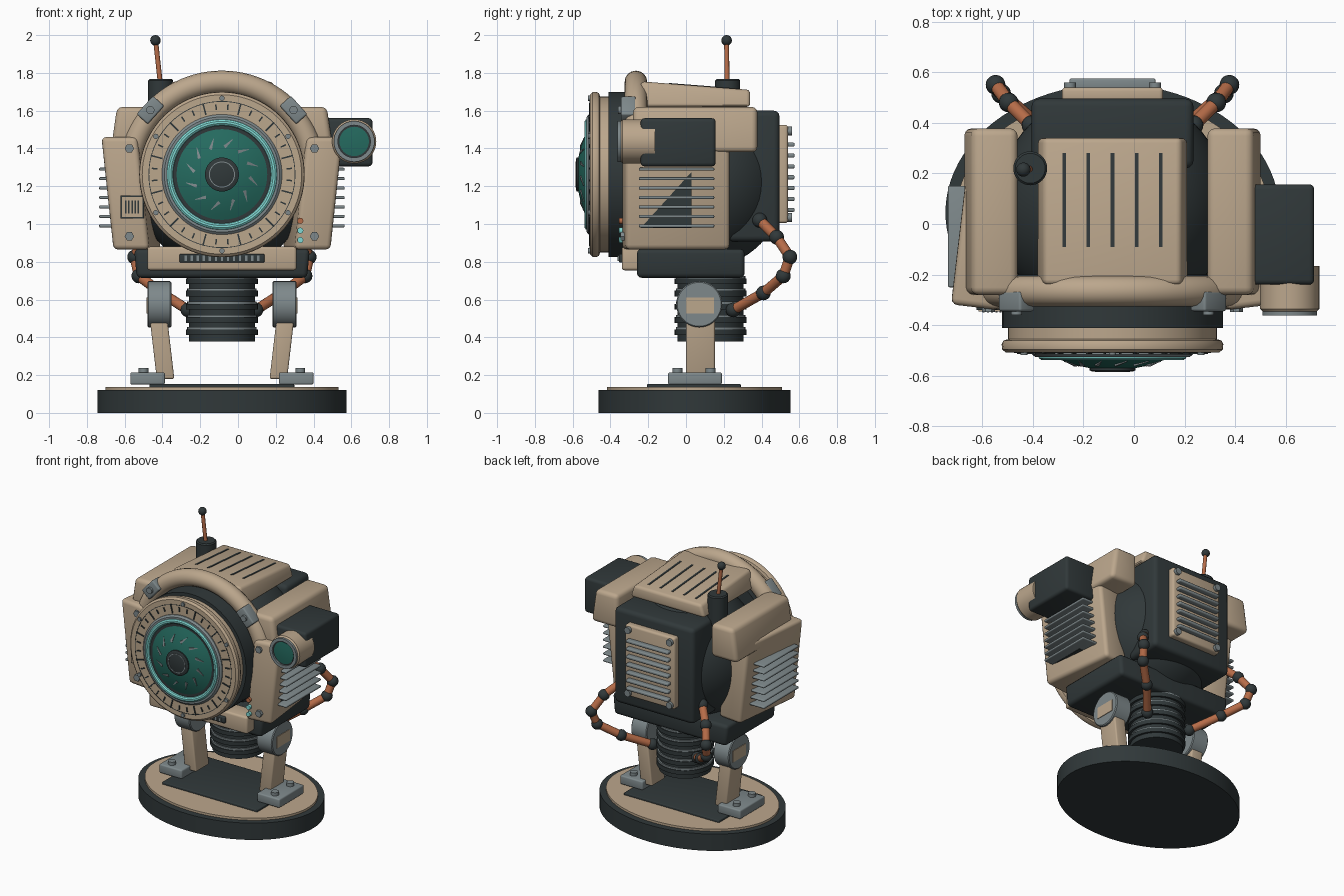
import bpy, bmesh, math
from mathutils import Matrix, Vector

if "Cube" in bpy.data.objects:
    bpy.data.objects.remove(bpy.data.objects["Cube"])

C = -0.085          # x of the symmetry plane
LZ = 1.262          # height of the lens axis


def material(name, rgb):
    m = bpy.data.materials.new(name)
    m.diffuse_color = (*rgb, 1)
    m.use_nodes = True
    m.node_tree.nodes["Principled BSDF"].inputs["Base Color"].default_value = m.diffuse_color
    return m


BEIGE = material("beige", (0.50, 0.385, 0.265))
DARK = material("charcoal", (0.030, 0.040, 0.042))
GREY = material("steel_grey", (0.21, 0.25, 0.26))
COPPER = material("copper", (0.47, 0.15, 0.065))
TEAL = material("teal_glass", (0.018, 0.145, 0.115))
CYAN = material("cyan_glow", (0.22, 0.70, 0.66))


def finish(name, bm, mat, matrix=None):
    if matrix is not None:
        bmesh.ops.transform(bm, matrix=matrix, verts=bm.verts)
    bmesh.ops.recalc_face_normals(bm, faces=bm.faces)
    me = bpy.data.meshes.new(name)
    bm.to_mesh(me)
    bm.free()
    me.materials.append(mat)
    ob = bpy.data.objects.new(name, me)
    bpy.context.collection.objects.link(ob)
    return ob


def box(name, lo, hi, mat, bevel=0.0, warp=None, matrix=None):
    """Box between two corners, optionally warped, then bevelled."""
    bm = bmesh.new()
    bmesh.ops.create_cube(bm, size=1)
    for v in bm.verts:
        p = Vector([lo[i] + (v.co[i] + 0.5) * (hi[i] - lo[i]) for i in range(3)])
        v.co = warp(p) if warp else p
    if bevel:
        bmesh.ops.bevel(bm, geom=bm.edges[:], offset=bevel, segments=3,
                        profile=0.5, affect='EDGES')
    return finish(name, bm, mat, matrix)


def lathe(name, profile, mat, matrix, sides=64, closed=False):
    """Turn (radius, height) points round the local z axis."""
    bm = bmesh.new()
    rings = [[bm.verts.new((r * math.cos(a), r * math.sin(a), h))
              for a in (2 * math.pi * k / sides for k in range(sides))] for r, h in profile]
    pairs = list(zip(rings, rings[1:])) + ([(rings[-1], rings[0])] if closed else [])
    for a, b in pairs:
        for k in range(sides):
            n = (k + 1) % sides
            bm.faces.new((a[k], a[n], b[n], b[k]))
    bmesh.ops.remove_doubles(bm, verts=bm.verts, dist=1e-5)
    return finish(name, bm, mat, matrix)


def cyl(name, p0, p1, r, mat, sides=24, chamfer=0.0):
    d = Vector(p1) - Vector(p0)
    m = Matrix.Translation(p0) @ d.to_track_quat('Z', 'Y').to_matrix().to_4x4()
    L, c = d.length, chamfer
    return lathe(name, [(0, 0), (r - c, 0), (r, c), (r, L - c), (r - c, L), (0, L)], mat, m, sides)


def ball(name, p, r, mat, seg=20):
    bm = bmesh.new()
    bmesh.ops.create_uvsphere(bm, u_segments=seg, v_segments=seg // 2, radius=r)
    return finish(name, bm, mat, Matrix.Translation(p))


def side_box(name, s, lo, hi, mat, bevel=0.0, warp=None):
    """Box on one side of the symmetry plane (s = -1 left, 1 right)."""
    m = Matrix.Translation((C, 0, 0)) @ Matrix.Diagonal((s, 1, 1, 1))
    return box(name, lo, hi, mat, bevel, warp, m)


def disc(r0, r1, h0, h1):
    return [(r0, h0), (r1, h0), (r1, h1), (r0, h1)]


# base
def oval(ratio):
    return Matrix.Translation((C, 0.045, 0)) @ Matrix.Diagonal((1, ratio, 1, 1))


lathe("base", [(0, 0), (0.66, 0), (0.66, 0.122), (0, 0.122)], DARK, oval(0.77), 96)
lathe("base_top", [(0, 0.12), (0.617, 0.12), (0.617, 0.138), (0, 0.138)], BEIGE, oval(0.75), 96)
box("base_plate", (C - 0.383, -0.206, 0.13), (C + 0.383, 0.29, 0.154), DARK, 0.006)

# neck bellows
neck = Matrix.Translation((C, 0.13, 0))
lathe("neck", [(0, 0.377), (0.175, 0.377), (0.175, 0.76), (0, 0.76)], DARK, neck, 48)
for z in (0.43, 0.495, 0.565, 0.635, 0.70):
    lathe("bellows_ring", disc(0.16, 0.19, z - 0.018, z + 0.012), DARK, neck, 48, True)
    lathe("bellows_band", disc(0.16, 0.184, z + 0.012, z + 0.024), GREY, neck, 48, True)

# body core, lower tray, rear housing
ball("core", (C, 0.07, 1.22), 0.46, DARK, 64)
box("lower_tray", (C - 0.465, -0.26, 0.715), (C + 0.465, 0.31, 0.868), DARK, 0.025,
    lambda p: Vector((C + (p.x - C) * (1.0 if p.z > 0.8 else 0.97), p.y, p.z)))
box("rear_housing", (C - 0.32, 0.22, 0.907), (C + 0.32, 0.495, 1.60), DARK, 0.03)

# chin and its grille
box("chin", (C - 0.395, -0.34, 0.755), (C + 0.395, -0.2, 0.88), BEIGE, 0.015)
box("chin_grille", (C - 0.225, -0.355, 0.795), (C + 0.225, -0.32, 0.842), DARK, 0.008)
for k in range(13):
    x = C - 0.192 + 0.032 * k
    box("chin_rib", (x - 0.006, -0.362, 0.805), (x + 0.006, -0.35, 0.832), GREY)

# top vent panel, lower at the back and narrower on top
box("top_panel", (C - 0.30, -0.24, 1.62), (C + 0.30, 0.34, 1.755), BEIGE, 0.02,
    lambda p: Vector((C + (p.x - C) * (0.9 if p.z > 1.7 else 1), p.y,
                      p.z - (0.045 if p.z > 1.7 and p.y > 0 else 0))))
for k in range(-2, 3):
    x = C + 0.095 * k
    box("top_slot", (x - 0.007, -0.09, 1.70), (x + 0.007, 0.28, 1.756), DARK, 0,
        lambda p: p - Vector((0, 0, 0.078 * (p.y + 0.24))) + Vector((0, 0, 0.002)))


# side shells lean outward at the top and inward at the back
def cheek_warp(p):
    return Vector((p.x + 0.107 * (p.z - 0.865) - 0.118 * (p.y + 0.34),
                   p.y + 0.118 * (p.x - 0.386), p.z))


def shoulder_warp(p):
    return Vector((p.x - (0.035 if p.z > 1.5 and p.x > 0.5 else 0), p.y, p.z))


for s in (-1, 1):
    side_box("cheek", s, (0.386, -0.34, 0.865), (0.577, 0.21, 1.46), BEIGE, 0.025, cheek_warp)
    side_box("shoulder", s, (0.375, -0.28, 1.38), (0.59, 0.378, 1.62), BEIGE, 0.03, shoulder_warp)
    # side vent
    side_box("vent_plate", s, (0.5, -0.25, 0.98), (0.580, 0.03, 1.295), DARK)
    for k in range(7):
        z = 0.99 + 0.05 * k
        side_box("vent_slat", s, (0.50, -0.25, z - 0.008), (0.65, 0.15, z + 0.008), GREY, 0.006)
    for z in (0.935, 1.40):
        cyl("cheek_bolt", (C + s * 0.49, -0.32, z), (C + s * 0.49, -0.348, z), 0.025, GREY, 6)

    # foot, leg, hip joint
    side_box("foot", s, (0.302, -0.095, 0.15), (0.485, 0.19, 0.215), GREY, 0.01)
    for y in (-0.045, 0.13):
        cyl("foot_bolt", (C + s * 0.415, y, 0.21), (C + s * 0.415, y, 0.238), 0.026, GREY, 12)
    side_box("leg", s, (0.252, 0, 0.18), (0.345, 0.153, 0.60), BEIGE, 0.01,
             lambda p: p + Vector((0.117 * (p.z - 0.18), 0, 0)))
    cyl("hip_joint", (C + s * 0.268, 0.07, 0.575), (C + s * 0.395, 0.07, 0.575), 0.122, GREY, 40, 0.006)
    side_box("hip_plate", s, (0.39, 0, 0.527), (0.399, 0.148, 0.61), BEIGE)

    # cable
    pts = [Vector((C + s * x, y, z)) for x, y, z in (
        (0.32, 0.39, 1.02), (0.41, 0.48, 0.93), (0.462, 0.55, 0.825),
        (0.44, 0.515, 0.725), (0.32, 0.41, 0.635), (0.18, 0.25, 0.545))]
    for a, b in zip(pts, pts[1:]):
        cyl("cable", a, b, 0.027, COPPER, 16)
    for a in pts:
        ball("cable_joint", a, 0.039, DARK)

# left cheek grille, right cheek lamps
box("speaker_frame", (-0.623, -0.34, 1.03), (-0.498, -0.30, 1.15), DARK)
box("speaker_panel", (-0.615, -0.346, 1.038), (-0.506, -0.30, 1.142), BEIGE)
for k in range(5):
    x = -0.594 + 0.0167 * k
    box("speaker_slot", (x - 0.004, -0.349, 1.055), (x + 0.004, -0.34, 1.125), DARK)
for z, m in ((1.017, COPPER), (0.965, CYAN), (0.915, CYAN)):
    cyl("lamp", (0.33, -0.32, z), (0.33, -0.356, z), 0.016, m, 16)

# rear radiator panel
box("rear_panel", (C - 0.20, 0.48, 1.005), (C + 0.20, 0.54, 1.525), BEIGE, 0.015)
for k in range(7):
    z = 1.075 + 0.0575 * k
    box("rear_slat", (C - 0.17, 0.53, z - 0.011), (C + 0.17, 0.575, z + 0.011), GREY, 0.008)
for x in (-0.168, 0.168):
    for z in (1.035, 1.492):
        cyl("rear_bolt", (C + x, 0.53, z), (C + x, 0.56, z), 0.024, GREY, 12)

# antenna
cyl("antenna_base", (-0.41, 0.22, 1.55), (-0.41, 0.22, 1.767), 0.067, DARK, 32, 0.008)
cyl("antenna_rod", (-0.413, 0.217, 1.76), (-0.436, 0.215, 1.97), 0.013, COPPER, 12)
ball("antenna_tip", (-0.437, 0.215, 1.972), 0.028, DARK)

# side camera
box("camera_box", (0.46, -0.24, 1.305), (0.712, 0.157, 1.56), DARK, 0.02)
cam = Matrix.Translation((0.615, 0, 1.437)) @ Matrix.Rotation(math.pi / 2, 4, 'X')
lathe("camera_barrel", [(0, 0.165), (0.117, 0.165), (0.117, 0.335), (0.108, 0.345), (0, 0.345)],
      BEIGE, cam, 40)
lathe("camera_rim", disc(0.086, 0.108, 0.33, 0.362), GREY, cam, 40, True)
lathe("camera_seal", [(0, 0.34), (0.088, 0.34), (0.088, 0.35), (0, 0.35)], DARK, cam, 40)
lathe("camera_glass", [(0.078, 0.345), (0.078, 0.353), (0.04, 0.357), (0, 0.358)], TEAL, cam, 40)

# main lens, turned round the front axis
lens = Matrix.Translation((C, 0, LZ)) @ Matrix.Rotation(math.pi / 2, 4, 'X')
lathe("lens_drum", [(0, 0.2), (0.437, 0.2), (0.437, 0.41), (0, 0.41)], DARK, lens, 80)
lathe("lens_ring", [(0, 0.40), (0.412, 0.40), (0.412, 0.455), (0.43, 0.46), (0.438, 0.475),
                    (0.436, 0.495), (0.422, 0.508), (0, 0.508)], BEIGE, lens, 80)
lathe("lens_groove", disc(0.385, 0.389, 0.50, 0.510), DARK, lens, 80, True)
lathe("bezel", [(0.318, 0.50), (0.318, 0.515), (0.305, 0.526), (0.28, 0.526), (0.28, 0.50)],
      GREY, lens, 80, True)
lathe("glow_ring", [(0.276 + 0.018 * math.cos(t), 0.52 + 0.018 * math.sin(t))
                    for t in (k * math.pi / 5 for k in range(10))], CYAN, lens, 80, True)
lathe("lens_seal", [(0, 0.50), (0.27, 0.50), (0.27, 0.522), (0, 0.522)], DARK, lens, 80)


def dome(r):
    return 0.577 - 0.055 * (r / 0.24) ** 2


lathe("lens_dome", [(0.243, 0.51)] + [(0.03 * k, dome(0.03 * k)) for k in range(8, -1, -1)],
      TEAL, lens, 64)
lathe("lens_hub", [(0.09, 0.56), (0.09, 0.578), (0.08, 0.583), (0, 0.583)], DARK, lens, 40)
lathe("hub_ring", disc(0.064, 0.069, 0.575, 0.585), GREY, lens, 40, True)


def radial(deg, r, depth, twist=0):
    """Frame at an angle from straight up on the lens face, local z outward."""
    return (Matrix.Translation((C, 0, LZ)) @ Matrix.Rotation(math.radians(deg), 4, 'Y')
            @ Matrix.Translation((0, -depth, r)) @ Matrix.Rotation(math.radians(twist), 4, 'Y'))


for k in range(36):
    h = 0.032 if k % 3 == 1 else 0.015
    box("dial_tick", (-0.004, -0.005, -h), (0.004, 0.005, h), DARK, 0, None,
        radial(10 * k + 5, 0.358, 0.509))
for k in range(12):
    box("iris_blade", (-0.009, -0.004, -0.03), (0.009, 0.01, 0.03), GREY, 0,
        lambda p: Vector((p.x * (0.15 if p.z > 0 else 1), p.y + p.z * 0.3, p.z)),
        radial(30 * k + 12, 0.17, dome(0.17), 35))
for k in range(6):
    p = radial(60 * k, 0.404, 0.5).translation
    cyl("ring_bolt", p, p - Vector((0, 0.018, 0)), 0.014, GREY, 12)

# carrying handle arc and its clamps
bm = bmesh.new()
loops = []
for i in range(41):
    a = math.radians(12 + 156 * i / 40)
    loops.append([bm.verts.new((C + (0.49 + 0.06 * math.cos(t)) * math.cos(a),
                                -0.265 + 0.06 * math.sin(t),
                                LZ + (0.49 + 0.06 * math.cos(t)) * math.sin(a)))
                  for t in (k * math.pi / 8 for k in range(16))])
for a, b in zip(loops, loops[1:]):
    for k in range(16):
        bm.faces.new((a[k], a[(k + 1) % 16], b[(k + 1) % 16], b[k]))
bm.faces.new(loops[0])
bm.faces.new(loops[-1])
finish("handle", bm, BEIGE)
for d in (-48, 48):
    box("handle_clamp", (-0.065, -0.03, -0.04), (0.065, 0.05, 0.04), GREY, 0.01, None,
        radial(d, 0.51, 0.315))
    cyl("clamp_bolt", radial(d, 0.51, 0.33).translation, radial(d, 0.51, 0.36).translation,
        0.022, GREY, 12)

# smooth shading with sharp edges kept
for ob in bpy.data.objects:
    ob.select_set(True)
    bpy.context.view_layer.objects.active = ob
bpy.ops.object.shade_smooth_by_angle(angle=math.radians(35))
